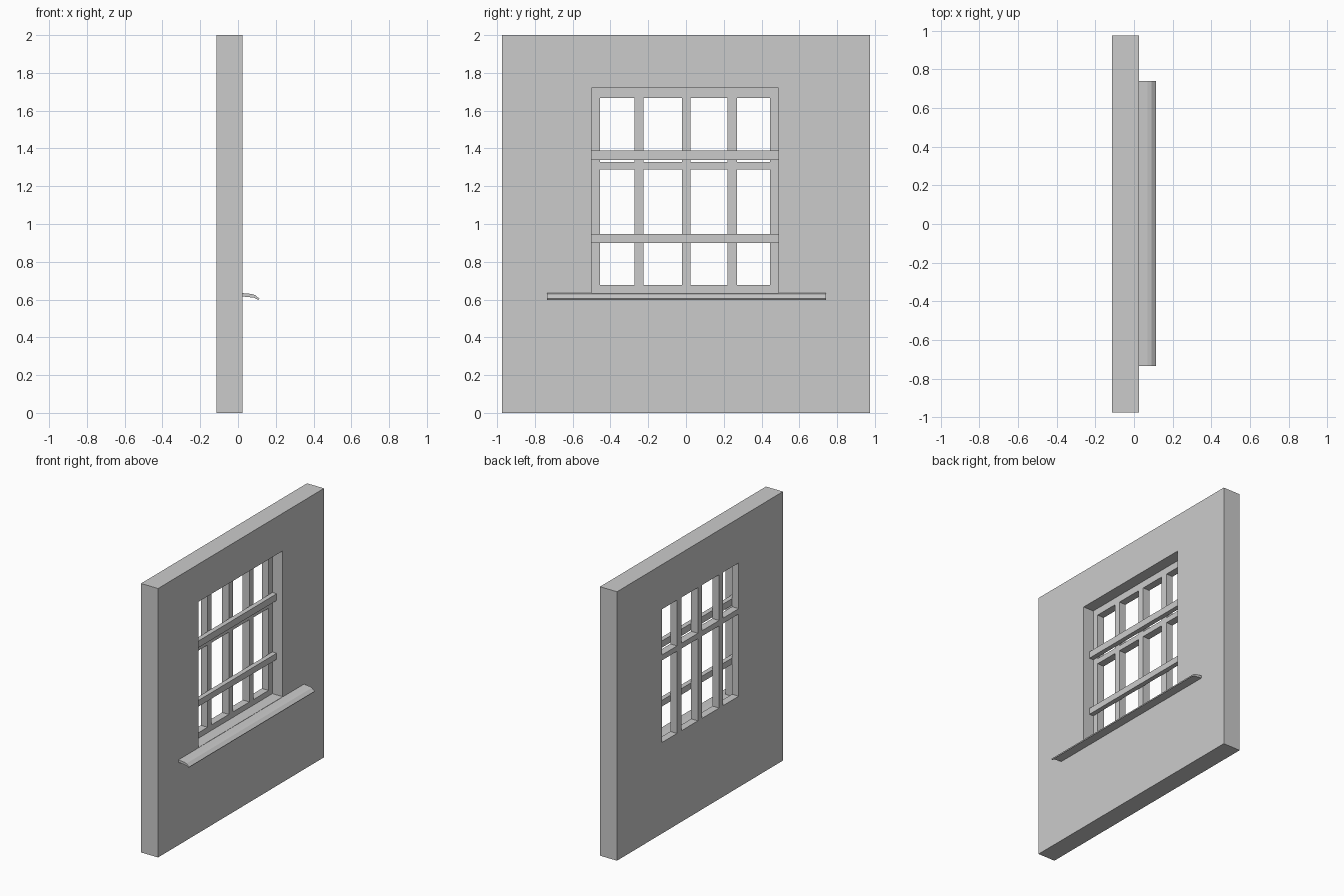
import bpy
import bmesh

cube = bpy.data.objects.get("Cube")
if cube:
    bpy.data.objects.remove(cube, do_unlink=True)

grey = bpy.data.materials.new("plaster_grey")
grey.use_nodes = True
COLOUR = (0.6, 0.6, 0.6, 1)
grey.diffuse_color = COLOUR
grey.node_tree.nodes["Principled BSDF"].inputs["Base Color"].default_value = COLOUR


def extrude_y(name, profile, y0, y1):
    """Closed x-z profile extruded from y0 to y1."""
    bm = bmesh.new()
    face = bm.faces.new([bm.verts.new((x, y0, z)) for x, z in profile])
    new = bmesh.ops.extrude_face_region(bm, geom=[face])["geom"]
    bmesh.ops.translate(bm, vec=(0, y1 - y0, 0),
                        verts=[v for v in new if isinstance(v, bmesh.types.BMVert)])
    bmesh.ops.recalc_face_normals(bm, faces=bm.faces)
    mesh = bpy.data.meshes.new(name)
    bm.to_mesh(mesh)
    bm.free()
    mesh.materials.append(grey)
    obj = bpy.data.objects.new(name, mesh)
    bpy.context.collection.objects.link(obj)
    return obj


def box(name, xs, ys, zs):
    (x0, x1), (z0, z1) = xs, zs
    return extrude_y(name, [(x0, z0), (x1, z0), (x1, z1), (x0, z1)], *ys)


BACK, FRONT = -0.115, 0.025       # wall faces
SASH = -0.06                      # inner face of the window frame
LEFT, RIGHT = -0.5, 0.49          # opening in y
BOTTOM, TOP = 0.6, 1.72           # opening in z

# Wall with a through opening
wall = box("wall", (BACK, FRONT), (-0.975, 0.975), (0, 2))
cutter = box("opening_cutter", (-0.3, 0.3), (LEFT, RIGHT), (BOTTOM, TOP))
cutter.hide_render = True
cutter.hide_viewport = True
cutter.display_type = 'WIRE'
cut = wall.modifiers.new("opening", 'BOOLEAN')
cut.object = cutter
cut.operation = 'DIFFERENCE'
cut.solver = 'EXACT'

# Frame stiles and muntins, flush with the back of the wall
depth = (BACK, SASH)
uprights = {"stile_right": (LEFT, -0.455), "muntin_right": (-0.272, -0.225),
            "muntin_centre": (-0.022, 0.025), "muntin_left": (0.22, 0.27),
            "stile_left": (0.445, RIGHT)}
for name, ys in uprights.items():
    box(name, depth, ys, (BOTTOM, TOP))

# Rails between the uprights
spans = list(uprights.values())
rails = {"bottom_rail": (BOTTOM, 0.677), "meeting_rail": (1.288, 1.328),
         "top_rail": (1.668, TOP)}
for name, zs in rails.items():
    for i, (a, b) in enumerate(zip(spans, spans[1:])):
        box(f"{name}_{i + 1}", depth, (a[1], b[0]), zs)

# Cross bars lying in front of the frame
for name, zs in {"lower_bar": (0.9, 0.946), "upper_bar": (1.338, 1.388)}.items():
    box(name, (SASH, -0.025), (LEFT, RIGHT), zs)

# Sill board with a drooping nose, and its inner ledge in the opening
nose = [(FRONT, 0.634), (0.07, 0.63), (0.09, 0.624), (0.113, 0.605),
        (0.109, 0.598), (0.085, 0.61), (FRONT, 0.616)]
extrude_y("sill", nose, -0.735, 0.74)
box("sill_ledge", (SASH, FRONT), (LEFT, RIGHT), (BOTTOM, 0.636))
